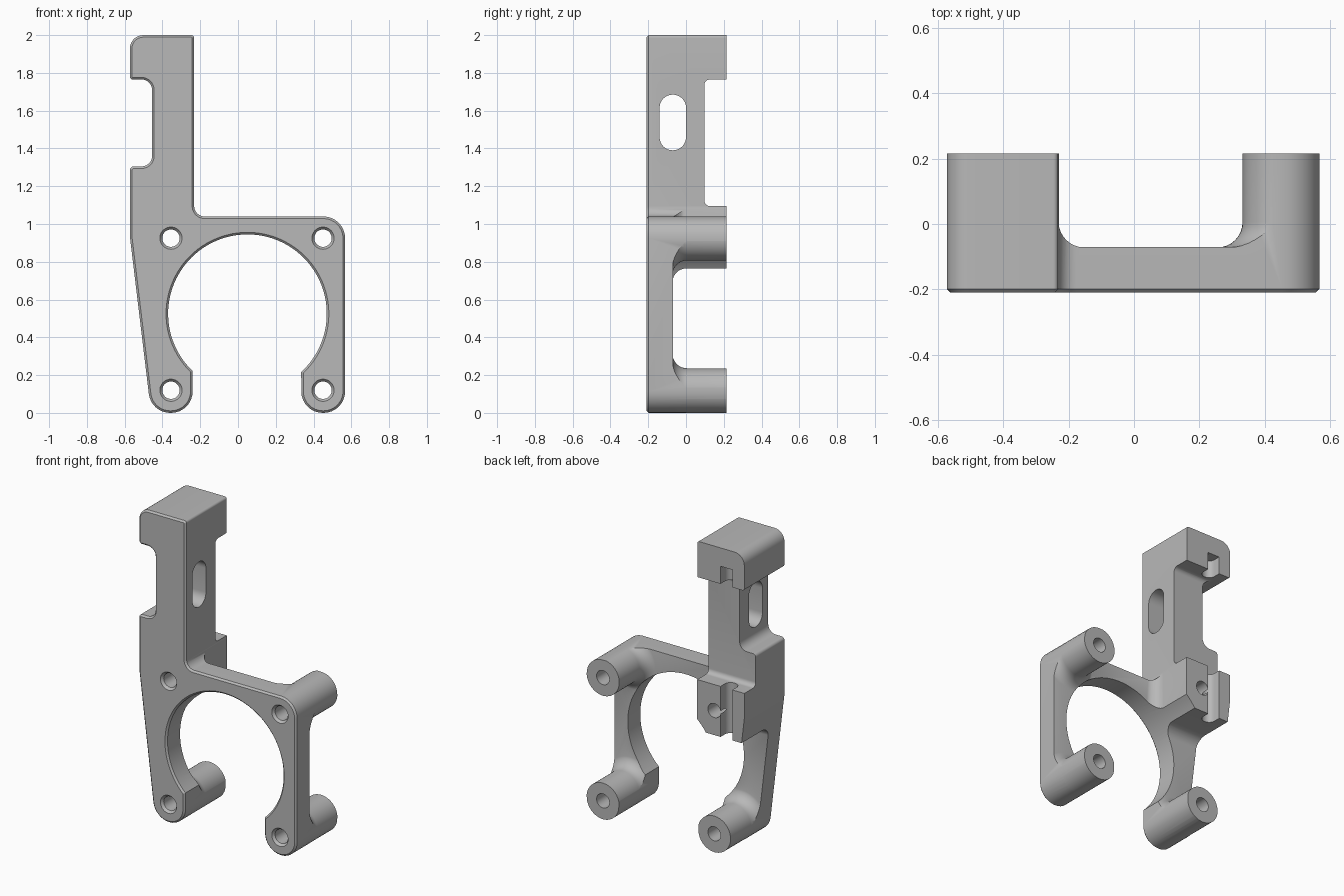
import bpy
import bmesh
from math import cos, sin, tan, pi, radians
from mathutils import Vector

if "Cube" in bpy.data.objects:
    bpy.data.objects.remove(bpy.data.objects["Cube"])

grey = bpy.data.materials.new("machined grey")
grey.use_nodes = True
colour = (0.48, 0.48, 0.48, 1)
grey.diffuse_color = colour
grey.node_tree.nodes["Principled BSDF"].inputs["Base Color"].default_value = colour


def rounded(corners, steps=8):
    """Turn (u, v, radius) corners into a loop with rounded corners."""
    loop = []
    for i, (u, v, r) in enumerate(corners):
        p = Vector((u, v))
        if r == 0:
            loop.append(p)
            continue
        a = (Vector(corners[i - 1][:2]) - p).normalized()
        b = (Vector(corners[(i + 1) % len(corners)][:2]) - p).normalized()
        half = a.angle(b) / 2
        centre = p + (a + b).normalized() * (r / sin(half))
        start = p + a * (r / tan(half)) - centre
        end = p + b * (r / tan(half)) - centre
        sweep = start.angle(end)
        for k in range(steps + 1):
            t = k / steps
            loop.append(centre + (start * sin((1 - t) * sweep) + end * sin(t * sweep)) / sin(sweep))
    return loop


def inset(loop, d):
    """Move a counter-clockwise loop inward by d."""
    out = []
    for i, p in enumerate(loop):
        a = (p - loop[i - 1]).normalized()
        b = (loop[(i + 1) % len(loop)] - p).normalized()
        n = Vector((-a.y - b.y, a.x + b.x)).normalized()
        out.append(p + n * (d / max(0.5, n.dot(Vector((-a.y, a.x))))))
    return out


def loft(name, rings):
    """Skin equal rings of 3D points and cap both ends."""
    bm = bmesh.new()
    rows = [[bm.verts.new(p) for p in ring] for ring in rings]
    n = len(rows[0])
    for lower, upper in zip(rows, rows[1:]):
        for i in range(n):
            j = (i + 1) % n
            bm.faces.new((lower[i], lower[j], upper[j], upper[i]))
    bm.faces.new(rows[0])
    bm.faces.new(rows[-1])
    bmesh.ops.recalc_face_normals(bm, faces=bm.faces)
    mesh = bpy.data.meshes.new(name)
    bm.to_mesh(mesh)
    bm.free()
    mesh.materials.append(grey)
    obj = bpy.data.objects.new(name, mesh)
    bpy.context.collection.objects.link(obj)
    return obj


def prism(name, loop, axis, lo, hi):
    place = {"x": lambda p, d: (d, p[0], p[1]),
             "y": lambda p, d: (p[0], d, p[1]),
             "z": lambda p, d: (p[0], p[1], d)}[axis]
    return loft(name, [[place(p, d) for p in loop] for d in (lo, hi)])


def turned(name, x, z, profile, n=48):
    """Turn a (y, radius) profile around a front-to-back axis."""
    return loft(name, [[(x + r * cos(2 * pi * k / n), y, z + r * sin(2 * pi * k / n))
                        for k in range(n)] for y, r in profile])


def combine(body, tool, operation):
    mod = body.modifiers.new(operation, "BOOLEAN")
    mod.operation = operation
    mod.solver = "EXACT"
    mod.object = tool
    bpy.context.view_layer.objects.active = body
    bpy.ops.object.modifier_apply(modifier=mod.name)
    bpy.data.objects.remove(tool)


FRONT, BACK, WEB = -0.21, 0.215, -0.07

# Front outline with the round motor opening
opening = [(0.05 + 0.42 * cos(radians(a)), 0.525 + 0.42 * sin(radians(a)), 0)
           for a in [226.3 - 273.6 * k / 72 for k in range(73)]]
outline = rounded([(-0.46, 0, 0.114), (-0.24, 0, 0.114)] + opening + [
    (0.335, 0, 0.114), (0.567, 0, 0.114), (0.567, 1.04, 0.115),
    (-0.232, 1.04, 0.055), (-0.232, 2, 0.015), (-0.572, 2, 0.07),
    (-0.572, 1.765, 0.015), (-0.455, 1.765, 0.055),
    (-0.455, 1.305, 0.055), (-0.572, 1.305, 0.02), (-0.572, 0.93, 0)])
edge = inset(outline, 0.011)
silhouette = loft("silhouette", [[(p.x, y, p.y) for p in ring] for y, ring in
                                 ((FRONT, edge), (FRONT + 0.011, outline), (BACK, outline))])

# Thin web behind the front face
bracket = prism("motor_bracket", [(-0.8, -0.2), (0.8, -0.2), (0.8, 2.2), (-0.8, 2.2)],
                "y", -0.3, WEB)

# Deep column with a clamp jaw at its top and bottom
column = prism("column", rounded([
    (-0.15, 2.1, 0), (-0.15, 0.6, 0), (WEB - 0.002, 0.6, 0), (WEB - 0.002, 0.765, 0.075),
    (0.3, 0.765, 0), (0.3, 1.095, 0), (0.097, 1.095, 0.03),
    (0.097, 1.765, 0.03), (0.3, 1.765, 0), (0.3, 2.1, 0)]), "x", -0.7, -0.23)
combine(bracket, column, "UNION")

# Fillet between column and web
fillet = prism("column_fillet", rounded([
    (-0.3, -0.15, 0), (-0.1, -0.15, 0), (-0.1, WEB - 0.002, 0),
    (-0.231, WEB - 0.002, 0.08), (-0.231, 0.05, 0), (-0.3, 0.05, 0)]), "z", 0.77, 1.09)
combine(bracket, fillet, "UNION")

# Three standoffs flaring into the web
flare = [(-0.15, 0.196)] + [(0.006 - 0.078 * cos(t * pi / 16), 0.196 - 0.078 * sin(t * pi / 16))
                            for t in range(9)] + [(0.3, 0.118)]
for x, z in ((-0.355, 0.118), (0.45, 0.118), (0.45, 0.925)):
    combine(bracket, turned("standoff", x, z, flare), "UNION")

combine(bracket, silhouette, "INTERSECT")

# Four screw holes with a chamfered front rim
for x in (-0.355, 0.45):
    for z in (0.12, 0.925):
        hole = turned("screw_hole", x, z, [(-0.23, 0.075), (-0.194, 0.046), (0.3, 0.046)])
        combine(bracket, hole, "DIFFERENCE")

# Long slot through the column
slot = prism("slot", rounded([(-0.14, 1.39, 0.0695), (0, 1.39, 0.0695),
                              (0, 1.685, 0.0695), (-0.14, 1.685, 0.0695)]), "x", -0.8, 0)
combine(bracket, slot, "DIFFERENCE")

# Rod grooves in the back of both jaws
groove = rounded([(-0.485, 0.13, 0.04), (-0.4, 0.13, 0.04), (-0.4, 0.3, 0), (-0.485, 0.3, 0)])
for lo, hi in ((1.7, 1.88), (0.7, 1.2)):
    combine(bracket, prism("rod_groove", groove, "z", lo, hi), "DIFFERENCE")

# Smooth curved faces, keep machined edges crisp
bpy.ops.object.select_all(action="DESELECT")
bracket.select_set(True)
bpy.context.view_layer.objects.active = bracket
bpy.ops.object.shade_smooth_by_angle(angle=radians(30))
